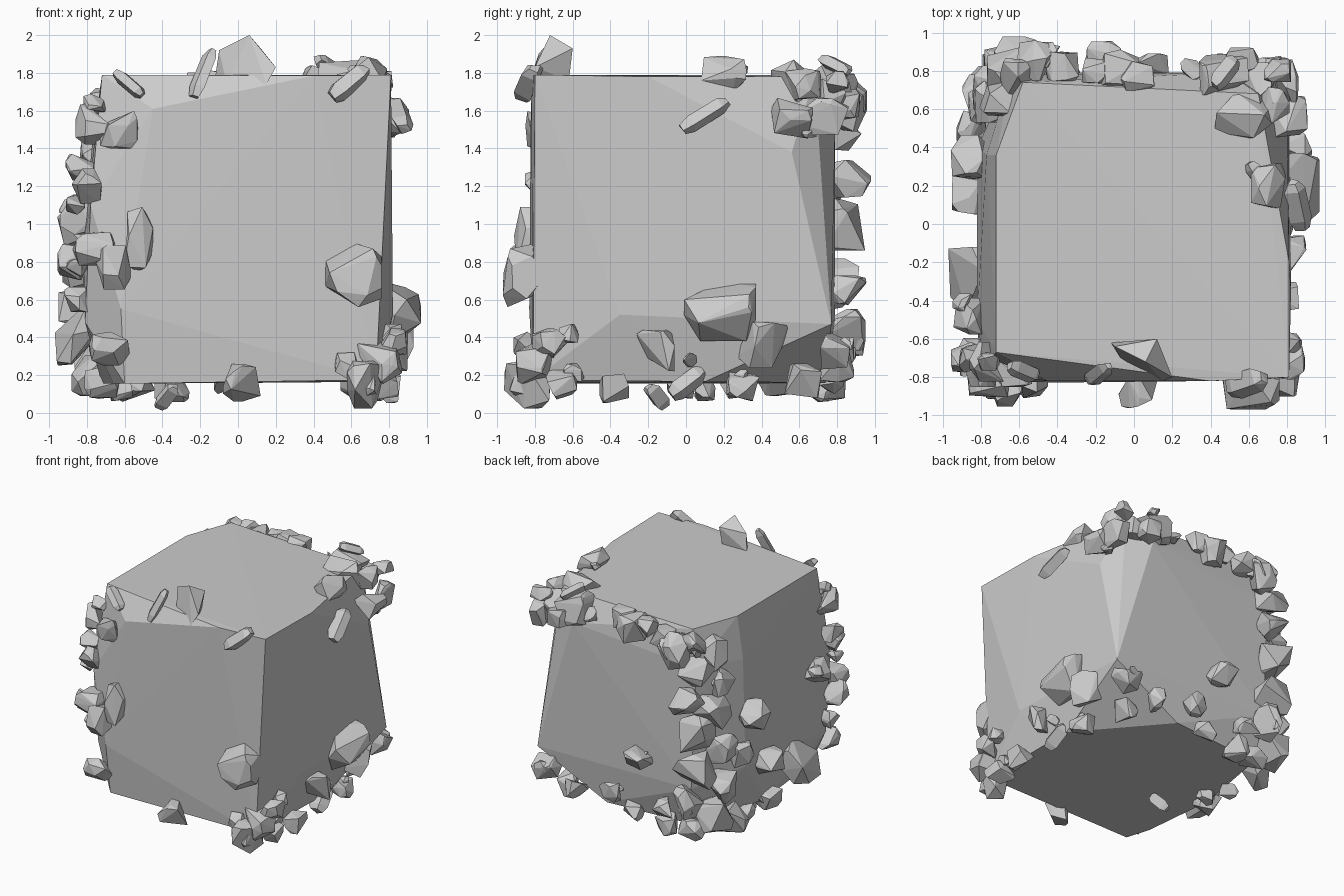
import bpy, bmesh, random
from mathutils import Vector

random.seed(8)


def finish(bm, name):
    bmesh.ops.recalc_face_normals(bm, faces=bm.faces)
    me = bpy.data.meshes.new(name)
    bm.to_mesh(me)
    bm.free()
    ob = bpy.data.objects.new(name, me)
    bpy.context.collection.objects.link(ob)


def hull(bm, points):
    """Add a convex solid around the points."""
    tmp = bmesh.new()
    for p in points:
        tmp.verts.new(p)
    res = bmesh.ops.convex_hull(tmp, input=tmp.verts)
    junk = [g for g in res["geom_interior"] + res["geom_unused"] if isinstance(g, bmesh.types.BMVert)]
    bmesh.ops.delete(tmp, geom=list(set(junk)), context='VERTS')
    me = bpy.data.meshes.new("tmp")
    tmp.to_mesh(me)
    tmp.free()
    bm.from_mesh(me)
    bpy.data.meshes.remove(me)


def chunk(bm, c, size):
    """Angular stone filling the box with half sizes `size` around c."""
    pts = []
    while len(pts) < 15:
        v = Vector([random.uniform(-1, 1) for _ in range(3)])
        if 0.3 < v.length < 1.2:
            v.normalize()
            pts.append(Vector([max(-.78, min(.78, k)) for k in v]))
    lo = [min(p[i] for p in pts) for i in range(3)]
    hi = [max(p[i] for p in pts) for i in range(3)]
    hull(bm, [[c[i] + size[i] * (2 * (p[i] - lo[i]) / (hi[i] - lo[i]) - 1)
               for i in range(3)] for p in pts])


def shard(bm, a, b, w):
    """Long splinter from a to b with a four sided section."""
    a, b = Vector(a), Vector(b)
    d = b - a
    rot = d.to_track_quat('Z', 'Y')
    pts = []
    for t, k in ((0, .65), (.2, 1), (.85, .95), (1, .5)):
        for s in ((1, .7), (-.3, 1), (-1, -.1), (.2, -1)):
            off = Vector((s[0] * w * k, s[1] * w * k * .8, random.uniform(-.1, .1) * w))
            pts.append(a + d * t + rot @ off)
    hull(bm, pts)


def cluster(name, stones):
    """Stones (x, y, z, radius), every third one with a small chip beside it."""
    bm = bmesh.new()
    for n, (x, y, z, r) in enumerate(stones):
        chunk(bm, (x, y, z), [r * random.uniform(.85, 1.2) for _ in range(3)])
        if n % 3:
            continue
        s = r * random.uniform(.4, .6)
        o = [random.uniform(-.8, .8) * r for _ in range(3)]
        lim = .95 - s
        p = [max(-lim, min(lim, x + o[0])), max(-lim, min(lim, y + o[1])),
             max(.04 + s, min(1.86 - s, z + o[2]))]
        chunk(bm, p, [s * random.uniform(.8, 1.2) for _ in range(3)])
    finish(bm, name)


# Main block: a cube with unevenly cut corners
top = [(-.72, -.67, 1.79), (.4, -.82, 1.785), (.81, -.8, 1.79), (.81, -.2, 1.78),
       (.65, .68, 1.78), (-.58, .74, 1.79), (-.72, .36, 1.79)]
middle = [(-.45, -.82, 1.61), (.8, .56, 1.38), (-.64, .78, 1.5), (-.77, .36, 1.45),
          (.48, .79, 1.58), (-.82, .4, .6), (-.82, -.5, .9), (-.62, -.83, .55),
          (.81, .77, .47), (.82, -.35, .52), (-.78, -.76, 1.1), (-.6, .79, .5), (-.81, -.66, .48)]
bottom = [(-.66, -.6, .155), (.73, -.81, .175), (.74, .1, .165), (.2, .74, .16),
          (-.6, .68, .155), (-.72, 0, .155), (-.6, -.8, .155)]
body = bmesh.new()
hull(body, top + middle + bottom)
finish(body, "main_block")

# Leaning stone on the top front edge
crest = bmesh.new()
hull(crest, [(-.12, -.62, 1.78), (-.1, -.64, 1.92), (.06, -.72, 2.0), (.12, -.6, 1.93),
             (.2, -.8, 1.83), (.15, -.82, 1.74), (-.06, -.72, 1.74), (.1, -.62, 1.76)])
finish(crest, "crest_stone")

# Large stones with their own proportions
big = bmesh.new()
for c, s in [((.61, -.84, .73), (.15, .13, .17)),
             ((.02, -.86, .16), (.1, .1, .1)), ((.85, .18, .54), (.12, .19, .16)),
             ((.82, -.16, .33), (.08, .1, .11)), ((-.52, -.84, .92), (.07, .07, .17)),
             ((.57, .57, 1.74), (.15, .12, .13)), ((.47, .77, 1.71), (.13, .12, .13)),
             ((.79, .72, 1.57), (.07, .14, .1)), ((.7, .2, 1.79), (.09, .12, .1)),
             ((-.86, -.29, .42), (.11, .17, .17)), ((-.62, .87, 1.24), (.11, .11, .1))]:
    chunk(big, c, s)
finish(big, "large_stones")

# Splinters lying along the edges
sp = bmesh.new()
for a, b, w in [((-.23, -.82, 1.67), (-.13, -.74, 1.92), .045),
                ((-.65, -.74, 1.8), (-.51, -.8, 1.68), .045),
                ((.5, -.86, 1.67), (.68, -.8, 1.82), .07),
                ((.88, -.02, 1.5), (.83, .22, 1.65), .06),
                ((.77, -.08, .09), (.74, .09, .22), .07),
                ((.42, .72, 1.87), (.53, .86, 1.8), .05),
                ((.6, .32, 1.82), (.69, .19, 1.78), .04),
                ((-.42, -.12, .03), (-.33, -.2, .14), .05)]:
    shard(sp, a, b, w)
finish(sp, "splinters")

# Front left vertical edge
cluster("front_left_stones", [
    (-.76, -.72, 1.64, .05), (-.77, -.72, 1.53, .09), (-.63, -.77, 1.5, .09),
    (-.84, -.7, 1.3, .07), (-.8, -.78, 1.2, .08), (-.86, -.7, 1.1, .06),
    (-.87, -.7, .8, .09), (-.76, -.8, .87, .1), (-.66, -.84, .77, .12),
    (-.85, -.65, .6, .06), (-.68, -.81, .34, .1)])

# Left side and its lower edge
cluster("left_stones", [
    (-.72, -.02, .17, .09), (-.7, .25, .14, .07), (-.62, .1, .12, .06), (-.77, .5, .2, .1),
    (-.86, .35, 1.0, .1), (-.84, .15, .55, .1), (-.86, -.48, 1.05, .09), (-.85, .5, .75, .08)])

# Bottom right front corner and right side
cluster("right_stones", [
    (.68, -.84, .15, .11), (.75, -.8, .27, .1), (.82, -.72, .37, .08),
    (.75, -.66, .15, .09), (.58, -.83, .25, .06), (.82, -.62, .42, .05),
    (.78, -.38, .13, .07), (.8, .02, .28, .04), (.82, .4, .36, .12),
    (.74, .3, .14, .08)])

# Back lower edge and back face
cluster("back_stones", [
    (.72, .79, .33, .09), (.62, .62, .17, .09), (.45, .8, .24, .08),
    (-.15, .85, .65, .09), (-.05, .76, .17, .08), (-.35, .75, .15, .09),
    (.1, .82, .32, .07), (-.55, .7, .14, .09), (-.4, .83, .3, .08)])

# Back left vertical edge, stacked thickly
cluster("back_left_stones", [
    (-.6, .76, 1.7, .1), (-.7, .66, 1.6, .1), (-.64, .8, 1.5, .12),
    (-.75, .64, 1.36, .1), (-.72, .7, 1.15, .11), (-.66, .8, 1.0, .13),
    (-.76, .62, .82, .1), (-.65, .8, .68, .12),
    (-.78, .66, .5, .12), (-.6, .83, .42, .11), (-.74, .72, .3, .12)])

# Top back edge and top right back corner
cluster("top_back_stones", [
    (-.5, .84, 1.64, .13), (-.38, .82, 1.7, .08), (-.2, .8, 1.73, .08),
    (-.08, .81, 1.7, .1), (.02, .77, 1.74, .08), (.3, .81, 1.7, .05),
    (.74, .62, 1.74, .08), (.64, .75, 1.68, .1), (.75, .8, 1.75, .06),
    (.8, .56, 1.56, .1), (.56, .85, 1.63, .08)])
